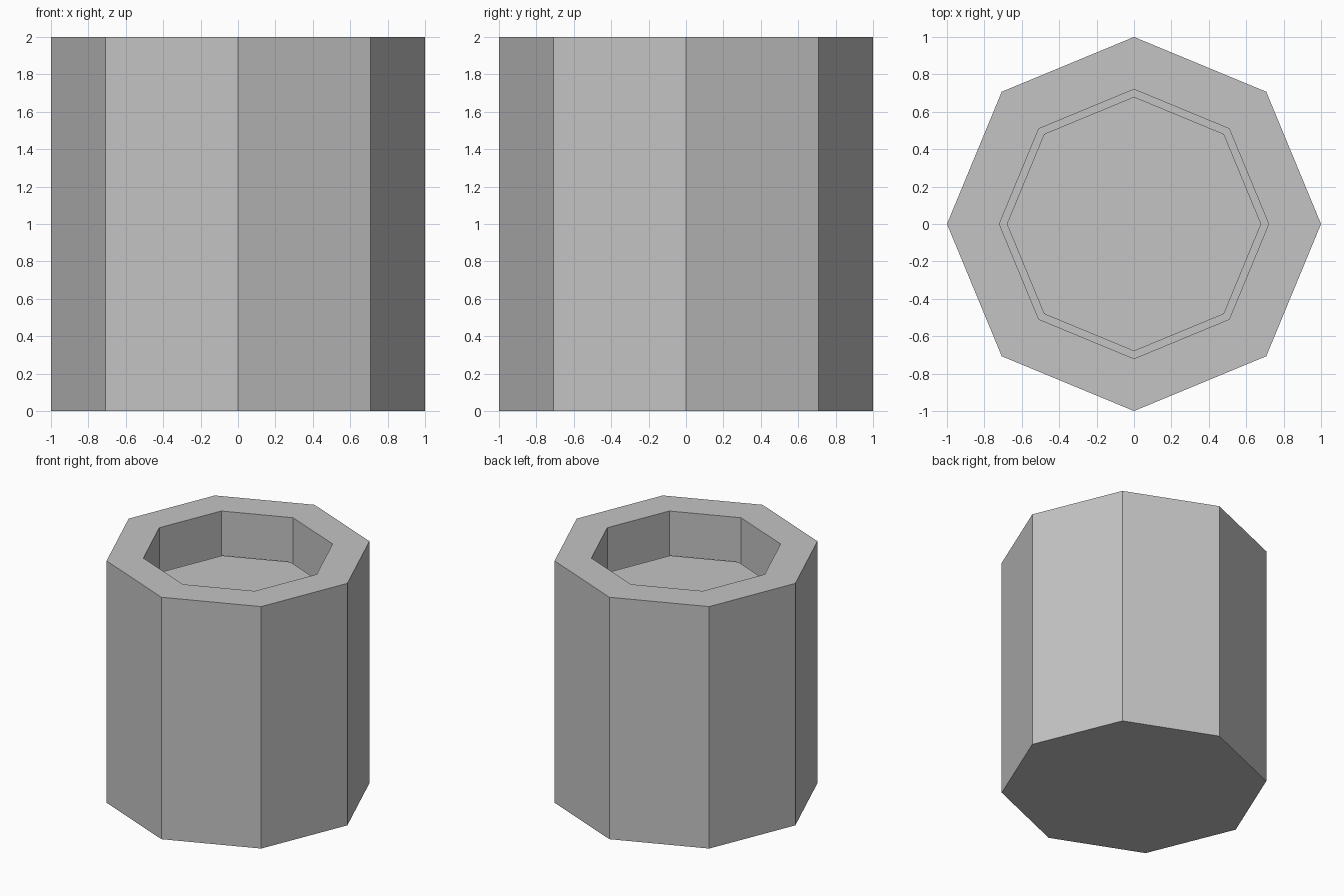
import bpy
import bmesh
from math import cos, sin, tau

SIDES = 8

cube = bpy.data.objects.get("Cube")
if cube:
    bpy.data.objects.remove(cube, do_unlink=True)

GREY = (0.55, 0.55, 0.55, 1)
grey = bpy.data.materials.new("plain grey")
grey.use_nodes = True
grey.diffuse_color = GREY
grey.node_tree.nodes["Principled BSDF"].inputs["Base Color"].default_value = GREY


def lathe(name, profile):
    """Turn a (radius, height) profile into a closed, flat-sided solid."""
    bm = bmesh.new()
    rings = [[bm.verts.new((r * cos(tau * i / SIDES), r * sin(tau * i / SIDES), z))
              for i in range(SIDES)] for r, z in profile]
    for low, high in zip(rings, rings[1:]):
        for i in range(SIDES):
            j = (i + 1) % SIDES
            bm.faces.new((low[i], low[j], high[j], high[i]))
    bm.faces.new(rings[0][::-1])
    bm.faces.new(rings[-1])
    bmesh.ops.recalc_face_normals(bm, faces=bm.faces)
    mesh = bpy.data.meshes.new(name)
    bm.to_mesh(mesh)
    bm.free()
    mesh.materials.append(grey)
    obj = bpy.data.objects.new(name, mesh)
    bpy.context.collection.objects.link(obj)
    return obj


# Thick-walled octagonal pot, from base up the outside and down the inside
lathe("pot", [(1, 0), (1, 2), (0.72, 2), (0.72, 0.28)])

# Filling, slightly narrower than the opening and sunk below the rim
lathe("filling", [(0.68, 0.28), (0.68, 1.65)])
